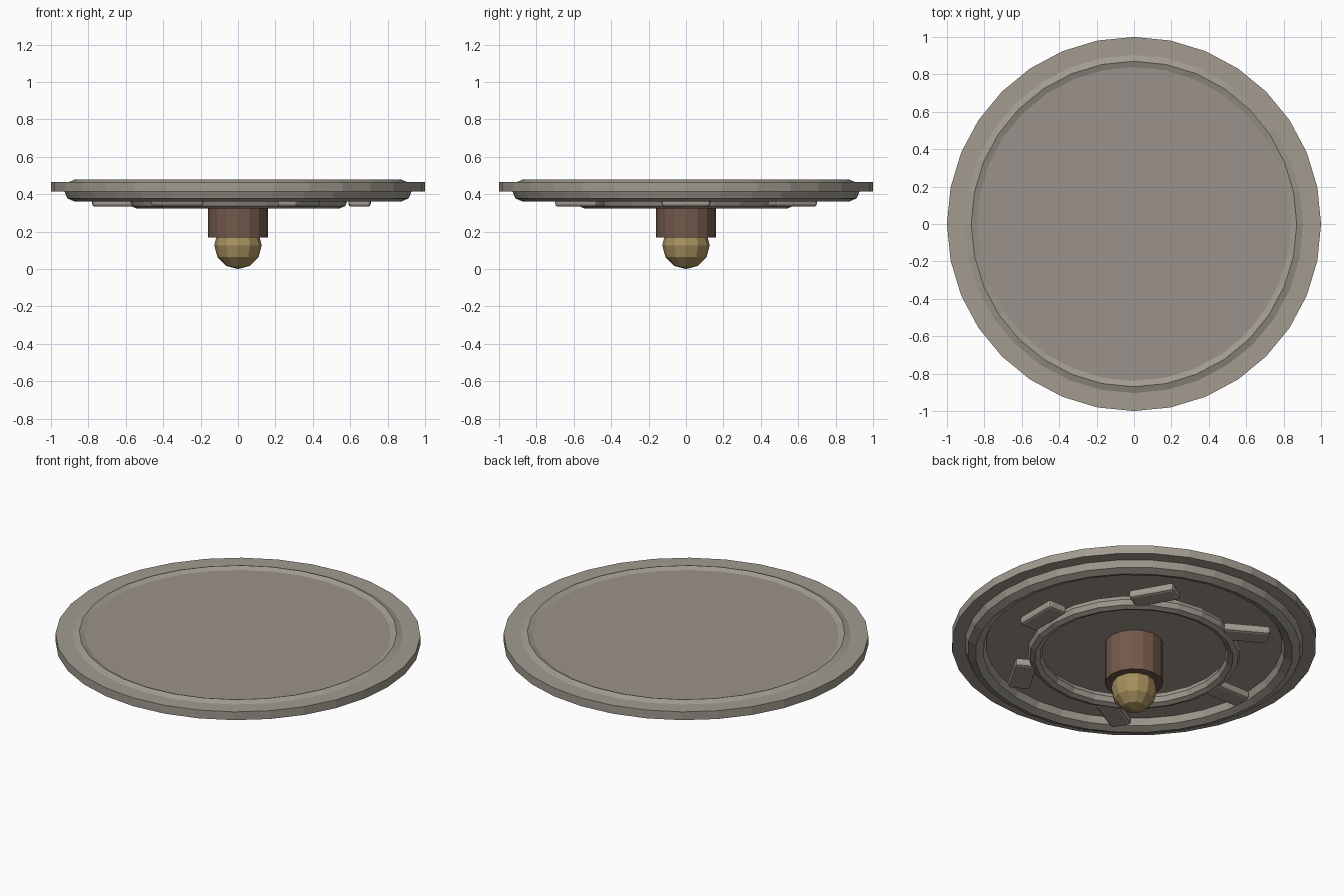
import bpy, math

if "Cube" in bpy.data.objects:
    bpy.data.objects.remove(bpy.data.objects["Cube"])


def material(name, color):
    m = bpy.data.materials.new(name)
    m.diffuse_color = (*color, 1)
    m.use_nodes = True
    m.node_tree.nodes["Principled BSDF"].inputs["Base Color"].default_value = m.diffuse_color
    return m


METAL = material("grey_metal", (0.36, 0.33, 0.28))
PANEL = material("warm_panel", (0.33, 0.29, 0.26))
BROWN = material("brown", (0.17, 0.10, 0.07))
BRASS = material("brass", (0.38, 0.28, 0.11))


def finish(name, mat):
    ob = bpy.context.object
    ob.name = name
    ob.data.materials.append(mat)
    return ob


def cylinder(name, radius, z0, z1, sides, mat):
    bpy.ops.mesh.primitive_cylinder_add(vertices=sides, radius=radius, depth=z1 - z0,
                                        location=(0, 0, (z0 + z1) / 2))
    return finish(name, mat)


def ring(name, major, minor, z, sides, mat):
    bpy.ops.mesh.primitive_torus_add(major_radius=major, minor_radius=minor,
                                     major_segments=sides, minor_segments=8,
                                     location=(0, 0, z))
    return finish(name, mat)


# Round plate with a slightly different centre panel
cylinder("plate", 1.0, 0.416, 0.466, 32, METAL)
cylinder("centre_panel", 0.85, 0.45, 0.467, 32, PANEL)

# Raised rim and smaller ring underneath
ring("rim_ring", 0.87, 0.06, 0.42, 32, METAL)
ring("lower_ring", 0.545, 0.04, 0.365, 24, METAL)

# Six bars below the plate, each turned by half its position angle
for i in range(6):
    a = i * math.pi / 3
    bpy.ops.mesh.primitive_cube_add(size=1, location=(0.65 * math.cos(a), 0.65 * math.sin(a), 0.359))
    bar = finish(f"bar_{i + 1}", METAL)
    bar.scale = (0.26, 0.12, 0.05)
    bpy.ops.object.transform_apply(location=False, rotation=False, scale=True)
    bar.rotation_euler.z = math.pi / 2 + a / 2 if i <= 3 else math.pi / 2 + (a - 2 * math.pi) / 2
    bevel = bar.modifiers.new("soft_edges", "BEVEL")
    bevel.width = 0.015
    bevel.segments = 2

# Stem and ball tip
cylinder("stem", 0.16, 0.17, 0.43, 16, BROWN)
bpy.ops.mesh.primitive_uv_sphere_add(segments=12, ring_count=6, radius=0.127, location=(0, 0, 0.127))
finish("ball_tip", BRASS)
